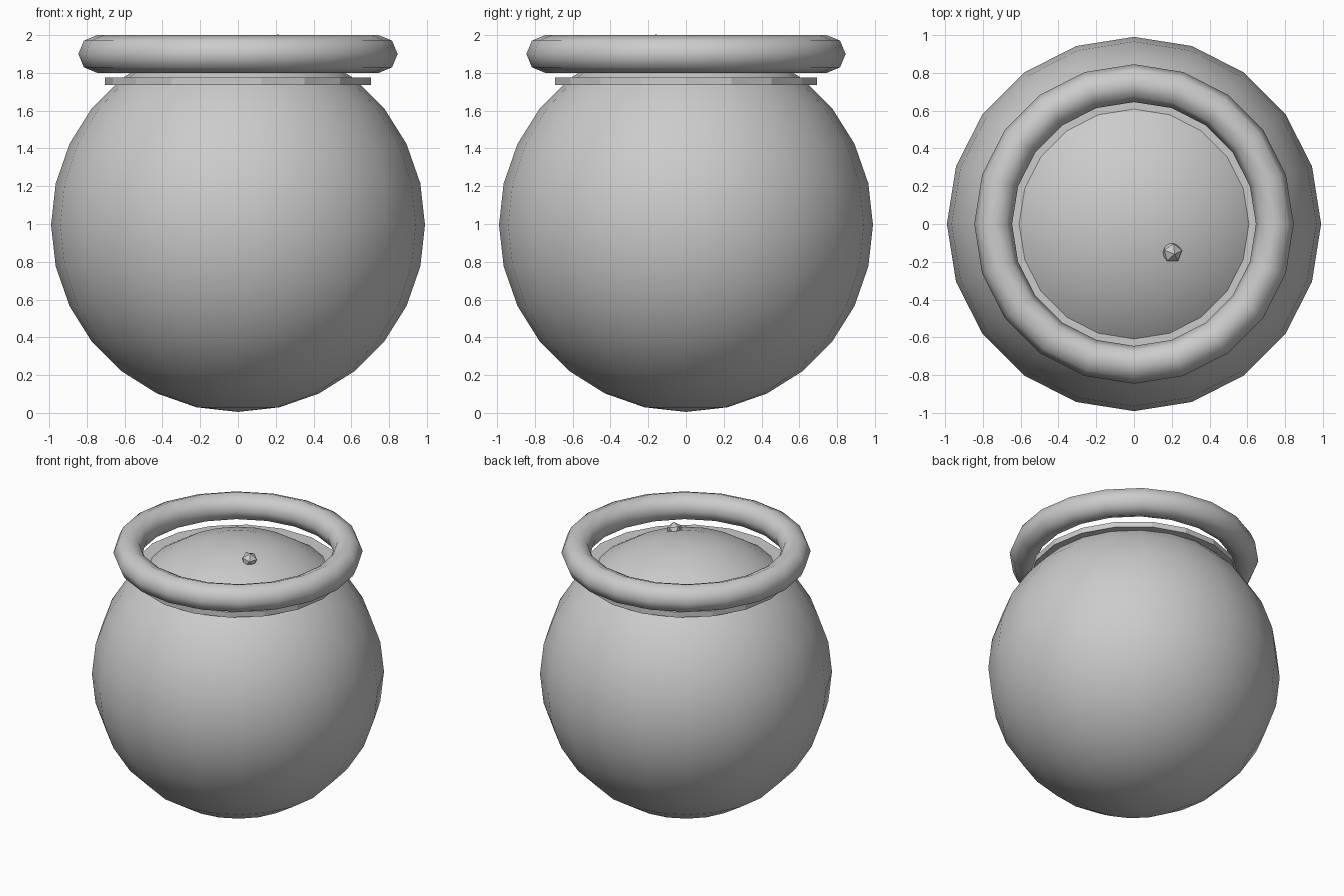
import bpy
import math

cube = bpy.data.objects.get("Cube")
if cube:
    bpy.data.objects.remove(cube, do_unlink=True)

grey = bpy.data.materials.new("plain grey")
grey.use_nodes = True
GREY = (0.6, 0.6, 0.6, 1)
grey.diffuse_color = GREY
grey.node_tree.nodes["Principled BSDF"].inputs["Base Color"].default_value = GREY


def finish(name, smooth=None):
    """Name the new object, colour it and optionally smooth it."""
    obj = bpy.context.object
    obj.name = name
    obj.data.materials.append(grey)
    if smooth:
        bpy.ops.object.shade_smooth_by_angle(angle=math.radians(smooth))
    return obj


# Round body
bpy.ops.mesh.primitive_uv_sphere_add(segments=20, ring_count=14, radius=0.99,
                                     location=(0, 0, 0.995))
finish("body", 60)

# Thin collar plate around the neck
bpy.ops.mesh.primitive_cylinder_add(vertices=18, radius=0.705, depth=0.04,
                                    location=(0, 0, 1.755),
                                    rotation=(0, 0, math.pi / 2))
finish("collar_plate")

# Thick rim floating above the collar
bpy.ops.mesh.primitive_torus_add(major_segments=20, minor_segments=8,
                                 major_radius=0.745, minor_radius=0.1,
                                 location=(0, 0, 1.9))
finish("rim", 60)

# Small faceted bead set into the top of the body
bpy.ops.mesh.primitive_ico_sphere_add(subdivisions=1, radius=0.057,
                                      location=(0.2, -0.15, 1.95),
                                      rotation=(0.25, 0.2, 0.3))
finish("bead")
